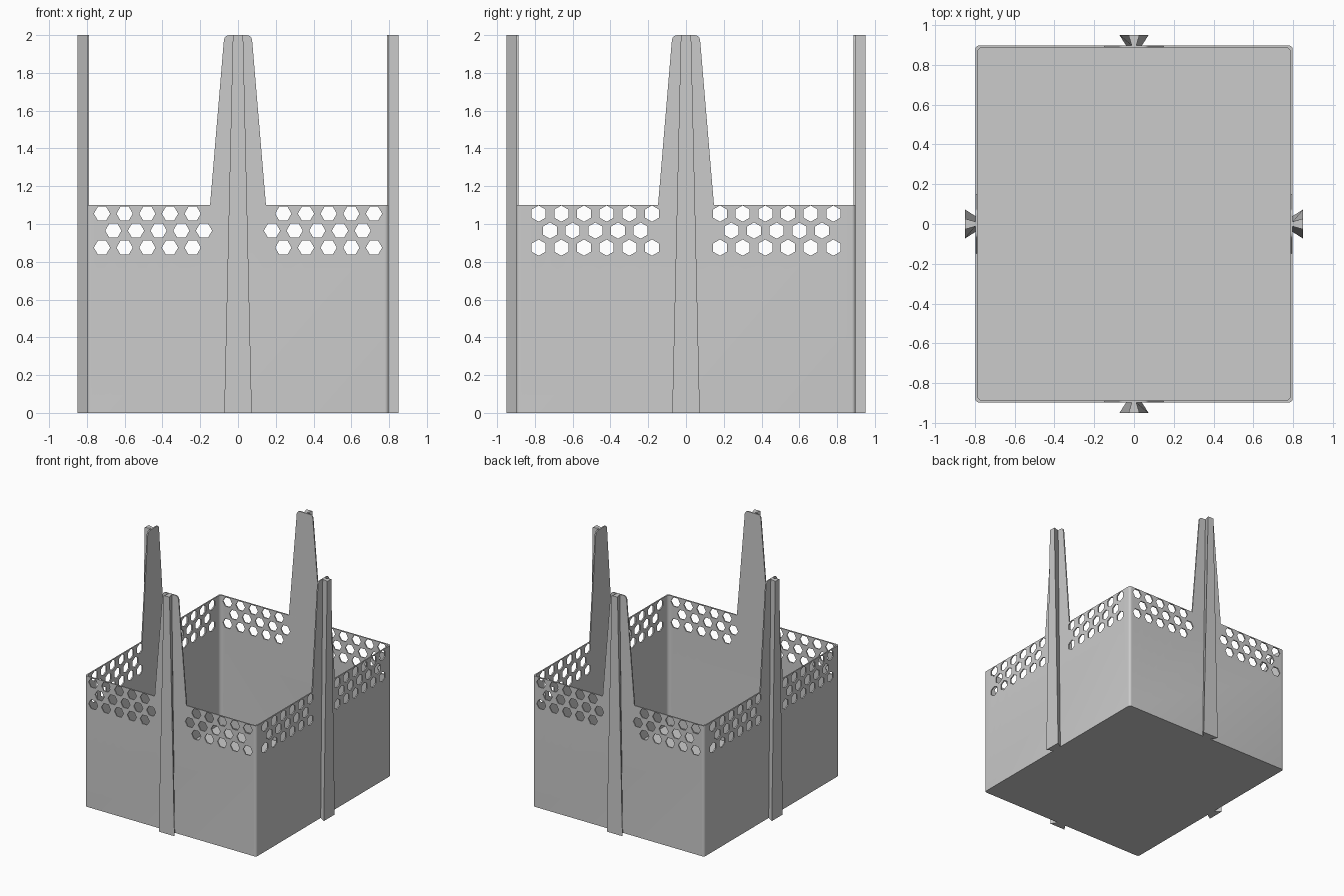
import bpy, bmesh, math
from mathutils import Matrix, Vector

if "Cube" in bpy.data.objects:
    bpy.data.objects.remove(bpy.data.objects["Cube"])

HX, HY, H, T = 0.798, 0.898, 1.10, 0.010   # half sizes, wall height, wall thickness

grey = bpy.data.materials.new("plain grey")
grey.diffuse_color = (0.6, 0.6, 0.6, 1)
grey.use_nodes = True
grey.node_tree.nodes["Principled BSDF"].inputs["Base Color"].default_value = grey.diffuse_color


def make(name, bm):
    bmesh.ops.recalc_face_normals(bm, faces=bm.faces)
    me = bpy.data.meshes.new(name)
    bm.to_mesh(me)
    bm.free()
    me.materials.append(grey)
    ob = bpy.data.objects.new(name, me)
    bpy.context.collection.objects.link(ob)
    return ob


def loft(bm, rings):
    """Skin closed rings of equal length and cap both ends."""
    vs = [[bm.verts.new(p) for p in r] for r in rings]
    n = len(vs[0])
    for a, b in zip(vs, vs[1:]):
        for i in range(n):
            j = (i + 1) % n
            bm.faces.new((a[i], a[j], b[j], b[i]))
    bm.faces.new(vs[0][::-1])
    bm.faces.new(vs[-1])


def rounded_rect(hx, hy, r, z, seg=6):
    pts = []
    for k, (sx, sy) in enumerate(((1, 1), (-1, 1), (-1, -1), (1, -1))):
        for i in range(seg + 1):
            a = math.pi / 2 * (k + i / seg)
            pts.append((sx * (hx - r) + r * math.cos(a), sy * (hy - r) + r * math.sin(a), z))
    return pts


# Each side: turn about z, distance from centre to outer wall face
SIDES = [("front", 0, HY), ("right", 1, HX), ("back", 2, HY), ("left", 3, HX)]


def on_side(turn, pts):
    """Map (along wall, outward, up) to world space."""
    m = Matrix.Rotation(turn * math.pi / 2, 3, "Z")
    return [m @ Vector((u, -d, z)) for u, d, z in pts]


# Open box with rounded corners and a thin floor
bm = bmesh.new()
loft(bm, [rounded_rect(HX, HY, 0.02, 0), rounded_rect(HX, HY, 0.02, H),
          rounded_rect(HX - T, HY - T, 0.028, H), rounded_rect(HX - T, HY - T, 0.028, T)])
box = make("box", bm)

# Hexagonal hole cutters: three staggered rows on both halves of every wall
bm = bmesh.new()
for name, turn, dist in SIDES:
    if turn % 2 == 0:
        outer, middle, spin = (0.24, 5), (0.18, 5), 0
    else:
        outer, middle, spin = (0.18, 6), (0.24, 5), math.pi / 6
    for z, (start, count) in ((1.055, outer), (0.965, middle), (0.875, outer)):
        for s in (-1, 1):
            for i in range(count):
                u = s * (start + 0.12 * i)
                rings = []
                for d in (dist - 0.02, dist + 0.01):
                    hexagon = [(u + 0.043 * math.cos(spin + k * math.pi / 3), d,
                                z + 0.043 * math.sin(spin + k * math.pi / 3)) for k in range(6)]
                    rings.append(on_side(turn, hexagon))
                loft(bm, rings)
cutter = make("hole_cutter", bm)

mod = box.modifiers.new("holes", "BOOLEAN")
mod.operation, mod.solver, mod.object = "DIFFERENCE", "EXACT", cutter
bpy.context.view_layer.update()
cut = bpy.data.meshes.new_from_object(box.evaluated_get(bpy.context.evaluated_depsgraph_get()))
box.modifiers.clear()
box.data = cut
bpy.data.objects.remove(cutter)

bpy.context.view_layer.objects.active = box
box.select_set(True)
bpy.ops.object.shade_smooth_by_angle(angle=math.radians(30))

for name, turn, dist in SIDES:
    # Tapered tongue standing on the wall, top corners rounded
    r, half = 0.03, 0.075
    right = [(0.148, H)] + [(half - r + r * math.cos(a), 2 - r + r * math.sin(a))
                            for a in (math.pi / 2 * i / 6 for i in range(7))]
    profile = right + [(-u, z) for u, z in reversed(right)]
    bm = bmesh.new()
    loft(bm, [on_side(turn, [(u, d, z) for u, z in profile]) for d in (dist - T, dist)])
    make(name + "_tongue", bm)

    # Dovetail rib on the outside, narrowing towards the top
    bm = bmesh.new()
    loft(bm, [on_side(turn, [(-wi, dist, z), (-wo, dist + 0.052, z),
                             (wo, dist + 0.052, z), (wi, dist, z)])
              for z, wi, wo in ((0, 0.04, 0.073), (2, 0.012, 0.027))])
    make(name + "_rib", bm)
